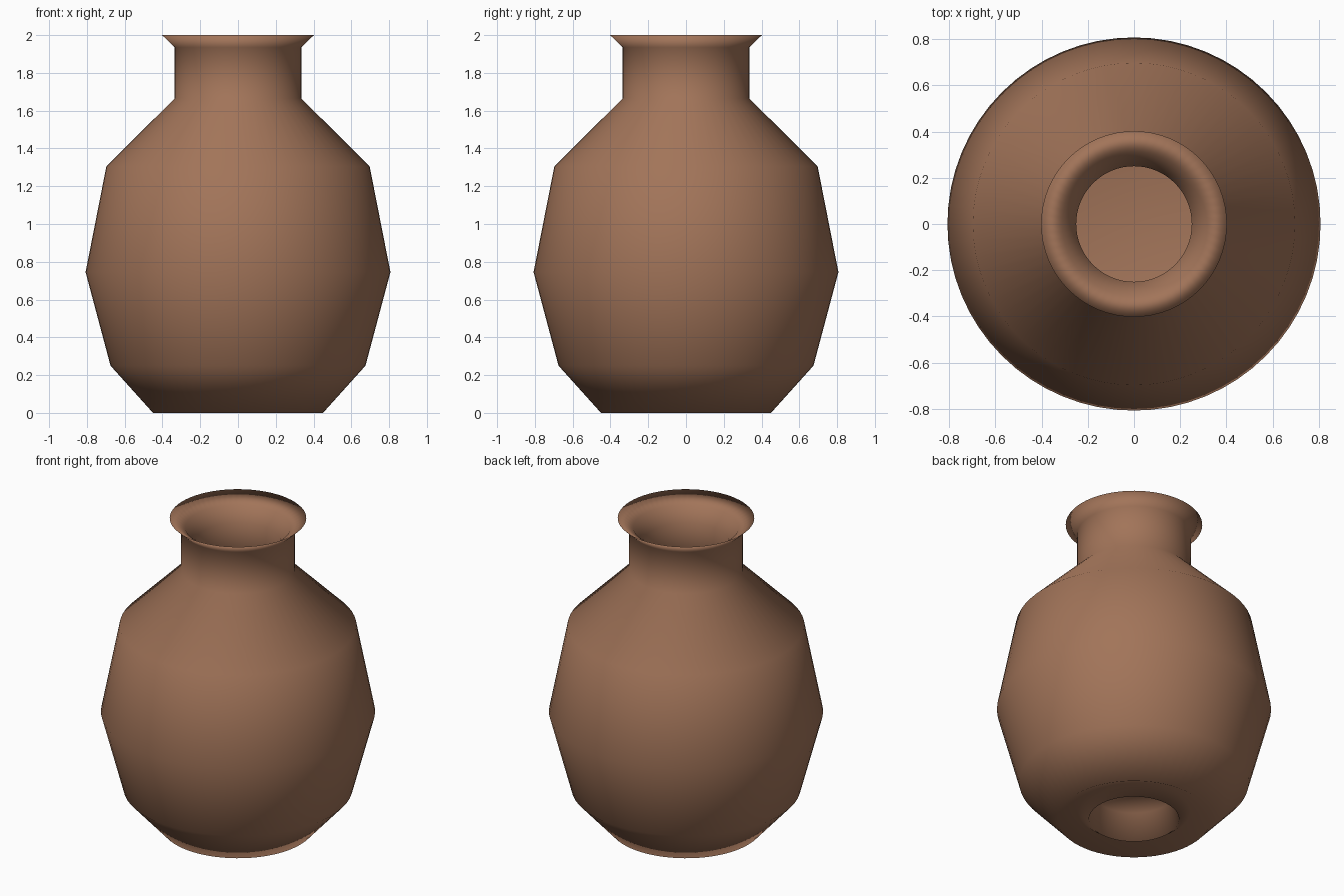
import bpy, bmesh, math
from mathutils import Vector

if "Cube" in bpy.data.objects:
    bpy.data.objects.remove(bpy.data.objects["Cube"])

SEGMENTS = 64

# Fired clay colour
clay = bpy.data.materials.new("brown_clay")
clay.diffuse_color = (0.36, 0.175, 0.10, 1.0)
clay.use_nodes = True
clay.node_tree.nodes["Principled BSDF"].inputs["Base Color"].default_value = clay.diffuse_color

# Cross-section (radius, height): underside, outer wall, rim, inner wall, floor
underside = [(0.0, 0.18), (0.24, 0.18), (0.265, 0.0), (0.33, 0.05)]
outer_wall = [(0.45, 0.0), (0.675, 0.25), (0.807, 0.745), (0.697, 1.305),
              (0.335, 1.665), (0.335, 1.935)]
rim = [(0.402, 2.0), (0.31, 1.94), (0.25, 1.85)]
inner_wall = [(0.25, 1.63), (0.61, 1.27), (0.72, 0.75), (0.60, 0.32),
              (0.45, 0.25), (0.0, 0.25)]


def lathe(name, profile, material):
    """Revolve a cross-section around the z axis."""
    bm = bmesh.new()
    verts = [bm.verts.new((r, 0.0, z)) for r, z in profile]
    edges = [bm.edges.new(pair) for pair in zip(verts, verts[1:])]
    bmesh.ops.spin(bm, geom=verts + edges, cent=Vector((0, 0, 0)),
                   axis=Vector((0, 0, 1)), angle=2 * math.pi,
                   steps=SEGMENTS, use_duplicate=False)
    bmesh.ops.remove_doubles(bm, verts=bm.verts[:], dist=0.0005)
    bmesh.ops.recalc_face_normals(bm, faces=bm.faces[:])
    for face in bm.faces:
        face.smooth = True
    mesh = bpy.data.meshes.new(name)
    bm.to_mesh(mesh)
    bm.free()
    mesh.materials.append(material)
    obj = bpy.data.objects.new(name, mesh)
    bpy.context.collection.objects.link(obj)
    return obj


# Hollow vase with flared rim and a recessed foot
lathe("clay_vase", underside + outer_wall + rim + inner_wall, clay)
